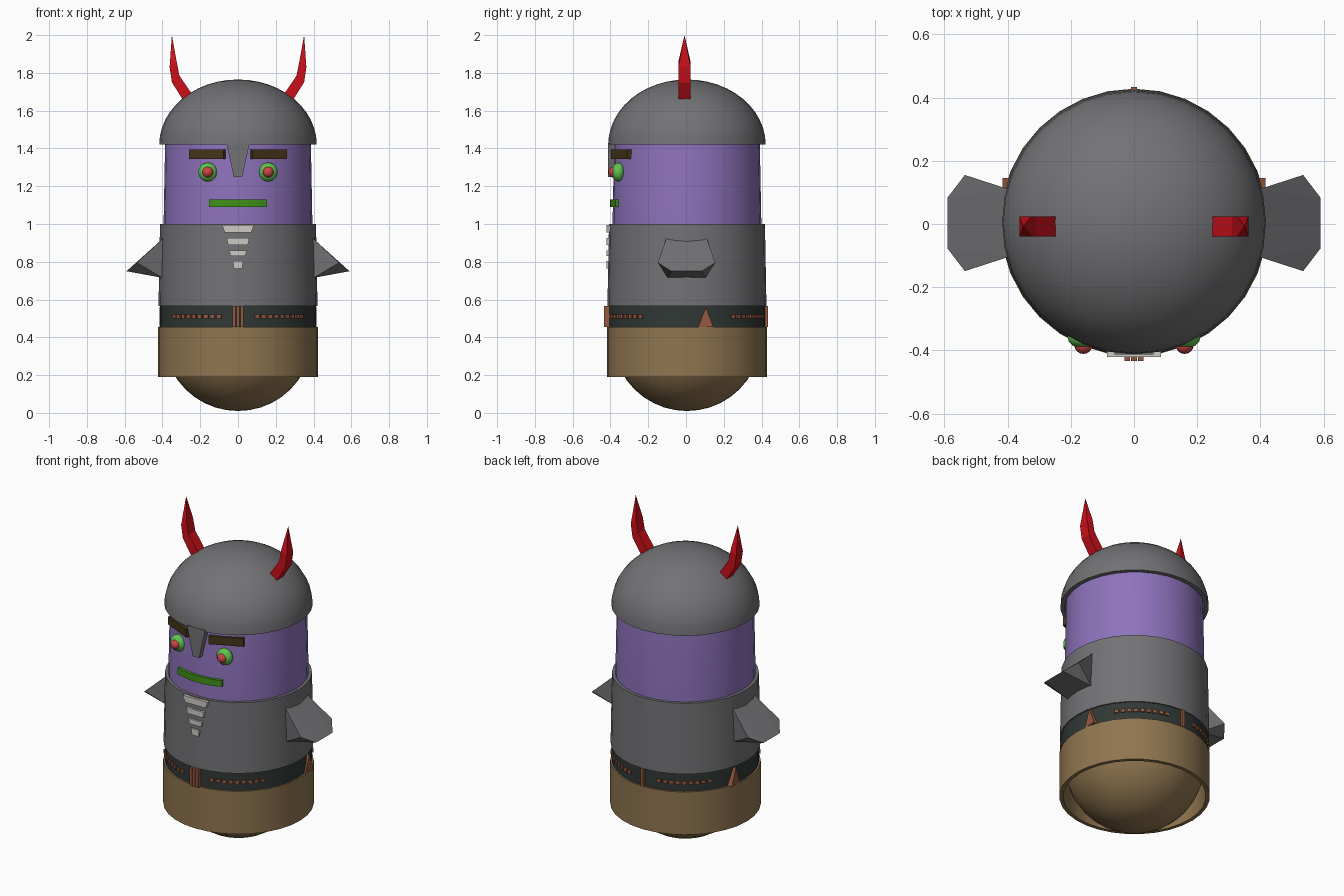
import bpy, bmesh
from math import sin, cos, pi, radians
from mathutils import Matrix, Vector

if "Cube" in bpy.data.objects:
    bpy.data.objects.remove(bpy.data.objects["Cube"])

CY = 0.005   # body axis sits slightly behind the origin


def material(name, rgb):
    m = bpy.data.materials.new(name)
    m.diffuse_color = (*rgb, 1)
    m.use_nodes = True
    m.node_tree.nodes["Principled BSDF"].inputs["Base Color"].default_value = m.diffuse_color
    return m


PURPLE = material("purple", (0.27, 0.17, 0.50))
TAN = material("tan", (0.28, 0.18, 0.08))
DARK = material("dark_leather", (0.03, 0.04, 0.035))
COPPER = material("copper", (0.30, 0.10, 0.05))
BROWN = material("brow_brown", (0.06, 0.035, 0.01))
RED = material("red", (0.60, 0.005, 0.01))
GREEN = material("eye_green", (0.12, 0.55, 0.08))
PINK = material("pupil_red", (0.60, 0.06, 0.06))
LEAF = material("mouth_green", (0.05, 0.28, 0.01))
PALE = material("pale", (0.62, 0.60, 0.56))
GREY = material("grey", (0.17, 0.17, 0.18))


def finish(name, bm, mat, smooth=False):
    bmesh.ops.remove_doubles(bm, verts=bm.verts, dist=1e-5)
    bmesh.ops.recalc_face_normals(bm, faces=bm.faces)
    me = bpy.data.meshes.new(name)
    bm.to_mesh(me)
    bm.free()
    me.materials.append(mat)
    if smooth:
        me.shade_smooth()
        me.set_sharp_from_angle(angle=radians(35))
    ob = bpy.data.objects.new(name, me)
    bpy.context.collection.objects.link(ob)
    return ob


def lathe(name, profile, mat, steps=32, closed=True):
    """Spin an (r, z) profile around the body axis."""
    bm = bmesh.new()
    vs = [bm.verts.new((r, CY, z)) for r, z in profile]
    pairs = list(zip(vs, vs[1:])) + ([(vs[-1], vs[0])] if closed else [])
    edges = [bm.edges.new(p) for p in pairs]
    bmesh.ops.spin(bm, geom=vs + edges, cent=(0, CY, 0), axis=(0, 0, 1),
                   angle=2 * pi, steps=steps, use_merge=True)
    return finish(name, bm, mat, True)


def hull(name, points, mat):
    bm = bmesh.new()
    for p in points:
        bm.verts.new(p)
    bmesh.ops.convex_hull(bm, input=bm.verts)
    bmesh.ops.dissolve_limit(bm, angle_limit=0.02, verts=bm.verts, edges=bm.edges)
    return finish(name, bm, mat)


def wrapped(name, outline, r0, r1, deg, mat):
    """Convex (tangent, z) outline, thick from r0 to r1, at an angle from the front."""
    rot = Matrix.Rotation(radians(deg), 4, 'Z')
    pts = [rot @ Vector((x, -r, z)) + Vector((0, CY, 0))
           for x, z in outline for r in (r0, r1)]
    return hull(name, pts, mat)


def rect(w, z0, z1):
    return [(-w, z0), (w, z0), (w, z1), (-w, z1)]


def tube(r0, r1, z0, z1, wall):
    return [(r0, z0), (r1, z1), (r1 - wall, z1), (r0 - wall, z0)]


def ball(name, r, loc, scale, mat):
    bm = bmesh.new()
    bmesh.ops.create_uvsphere(bm, u_segments=16, v_segments=10, radius=r)
    bmesh.ops.scale(bm, vec=scale, verts=bm.verts)
    bmesh.ops.translate(bm, vec=loc, verts=bm.verts)
    return finish(name, bm, mat, True)


def arc(a, b, z, n=10):
    """Quarter ellipse from the rim to the pole."""
    return [(a * cos(i * pi / 2 / n), z + b * sin(i * pi / 2 / n)) for i in range(n + 1)]


# Capsule body: rounded tan base and purple head
lathe("base_body", arc(0.3925, -0.39, 0.4) [::-1] + [(0.395, 0.7)], TAN, closed=False)
lathe("head", [(0.395, 0.7), (0.394, 1.0)] + arc(0.386, 0.32, 1.42), PURPLE, closed=False)

# Clothing shells
lathe("skirt", tube(0.423, 0.423, 0.19, 0.455, 0.022), TAN)
lathe("belt", tube(0.413, 0.413, 0.445, 0.575, 0.02), DARK)
lathe("chest_armour", tube(0.421, 0.413, 0.565, 1.0, 0.018), GREY)

# Helmet with hollow underside and nose guard
lathe("helmet", arc(0.417, 0.345, 1.42, 12) + arc(0.392, 0.325, 1.42, 12)[::-1], GREY)
hull("nose_guard", [(x, y, z) for x, z in ((-.062, 1.43), (.062, 1.43), (-.022, 1.25), (.022, 1.25))
                    for y in (-0.412, -0.37)], GREY)

# Belt buckle, back bar and studs
for i in (-1, 0, 1):
    wrapped("buckle_bar", [(x + i * 0.021, z) for x, z in rect(0.009, 0.455, 0.565)],
            0.40, 0.438, 0, COPPER)
wrapped("back_bar", rect(0.01, 0.455, 0.565), 0.40, 0.428, 180, COPPER)
for s in (-1, 1):
    for base in (0, 180):
        for k in range(9):
            wrapped("belt_stud", rect(0.012, 0.50, 0.52), 0.40, 0.42, base + s * (14 + 5 * k), COPPER)

# Chest stripes, narrowing downwards
for w0, w1, z0, z1 in ((0.07, 0.085, 0.955, 0.995), (0.053, 0.06, 0.89, 0.925),
                       (0.04, 0.046, 0.83, 0.86), (0.022, 0.028, 0.765, 0.805)):
    wrapped("chest_stripe", [(-w0, z0), (w0, z0), (w1, z1), (-w1, z1)], 0.38, 0.425, 0, PALE)

# Curved mouth band
bm = bmesh.new()
sec = [bm.verts.new((0, CY - r, z)) for r, z in ((.37, 1.09), (.408, 1.09), (.408, 1.13), (.37, 1.13))]
face = bm.faces.new(sec)
bmesh.ops.rotate(bm, cent=(0, CY, 0), matrix=Matrix.Rotation(radians(-22), 3, 'Z'), verts=bm.verts)
start = face.copy()
bmesh.ops.spin(bm, geom=[face] + sec + list(face.edges), cent=(0, CY, 0),
               axis=(0, 0, 1), angle=radians(44), steps=6)
finish("mouth", bm, LEAF)

for s in (-1, 1):
    # Eyes and brows
    ball("eye", 0.05, (s * 0.16, -0.358, 1.275), (1, 0.72, 1), GREEN)
    ball("pupil", 0.029, (s * 0.16, -0.382, 1.275), (1, 1, 1), PINK)
    wrapped("brow", rect(0.1, 1.345, 1.395), 0.365, 0.398, s * 25, BROWN)

    # Wedge shaped arms
    hull("arm", [(s * x, y * t + 0.003, z) for x, y, z in
                 ((.39, .105, .93), (.535, .152, .795), (.59, .08, .75), (.40, .10, .715))
                 for t in (-1, 1)], GREY)

    # Side belt triangles
    hull("belt_triangle", [(s * x, y, z) for x in (0.37, 0.416)
                           for y, z in ((.065, .455), (.145, .455), (.105, .56))], COPPER)

    # Bent horns lofted through rectangular sections
    bm = bmesh.new()
    prev = None
    for (xo, zo), (xi, zi) in (((.29, 1.655), (.245, 1.69)), ((.35, 1.75), (.31, 1.785)),
                               ((.362, 1.83), (.325, 1.86)), ((.35, 2.0), (.35, 2.0))):
        h = 0.0 if zo == zi else 0.032
        ring = [bm.verts.new((s * x, y - 0.008, z)) for x, y, z in
                ((xo, -h, zo), (xo, h, zo), (xi, h, zi), (xi, -h, zi))]
        if prev is None:
            bm.faces.new(ring)
        else:
            for i in range(4):
                j = (i + 1) % 4
                bm.faces.new((prev[i], prev[j], ring[j], ring[i]))
        prev = ring
    finish("horn", bm, RED)
